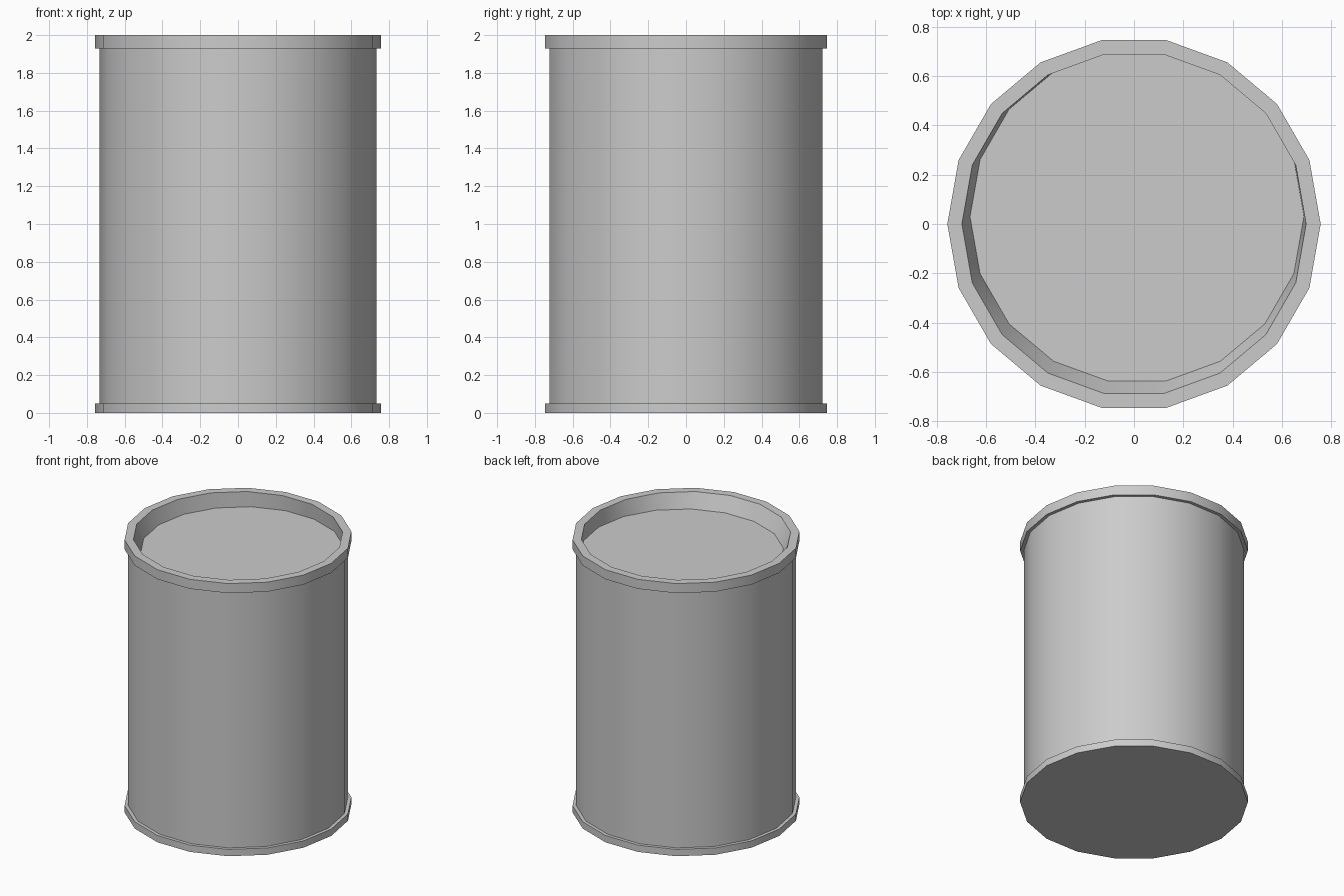
import bpy, bmesh
from math import cos, sin, pi, radians

if "Cube" in bpy.data.objects:
    bpy.data.objects.remove(bpy.data.objects["Cube"])

SIDES = 18


def ring(bm, r, z, cx=0.0, cy=0.0):
    return [bm.verts.new((cx + r * cos(2 * pi * i / SIDES),
                          cy + r * sin(2 * pi * i / SIDES), z))
            for i in range(SIDES)]


# Barrel profile from base to recessed lid: radius, height, centre offset
profile = [
    (0.757, 0.00, 0, 0),          # base hoop
    (0.757, 0.05, 0, 0),
    (0.733, 0.05, 0, 0),          # wall
    (0.733, 1.93, 0, 0),
    (0.757, 1.93, 0, 0),          # top rim
    (0.757, 2.00, 0, 0),
    (0.698, 2.00, 0, 0),
    (0.677, 1.89, 0.012, 0.030),  # slightly off-centre sunken lid
]

bm = bmesh.new()
rings = [ring(bm, *p) for p in profile]
for low, high in zip(rings, rings[1:]):
    for i in range(SIDES):
        j = (i + 1) % SIDES
        bm.faces.new((low[i], low[j], high[j], high[i]))

# Closed base and lid
bm.faces.new(rings[0][::-1])
bm.faces.new(rings[-1])

mesh = bpy.data.meshes.new("barrel")
bm.to_mesh(mesh)
bm.free()
barrel = bpy.data.objects.new("barrel", mesh)
bpy.context.collection.objects.link(barrel)

# Smooth round walls, crisp hoops and rim
bpy.context.view_layer.objects.active = barrel
barrel.select_set(True)
bpy.ops.object.shade_smooth_by_angle(angle=radians(30))
